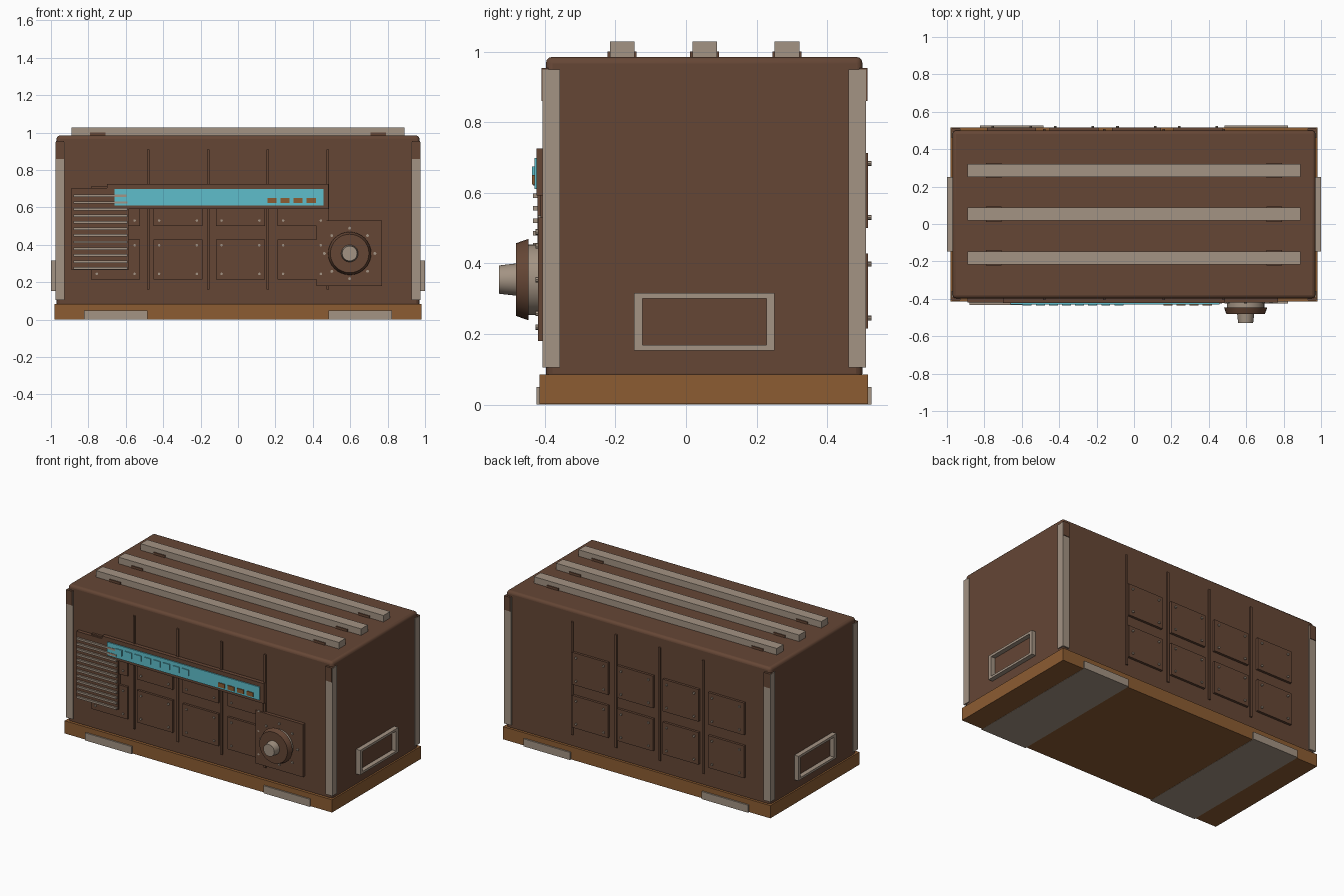
import bpy, bmesh, math
from mathutils import Matrix

if "Cube" in bpy.data.objects:
    bpy.data.objects.remove(bpy.data.objects["Cube"])


def lin(c):
    c /= 255
    return c / 12.92 if c <= 0.04045 else ((c + 0.055) / 1.055) ** 2.4


def material(name, r, g, b):
    m = bpy.data.materials.new(name)
    m.diffuse_color = (lin(r), lin(g), lin(b), 1)
    m.use_nodes = True
    m.node_tree.nodes["Principled BSDF"].inputs["Base Color"].default_value = m.diffuse_color
    return m


BROWN = material("dark_brown", 101, 70, 53)
ORANGE = material("orange_brown", 140, 92, 50)
GREY = material("warm_grey", 163, 147, 131)
CYAN = material("cyan", 95, 190, 203)


def finish(name, bm, mat):
    bmesh.ops.recalc_face_normals(bm, faces=bm.faces)
    me = bpy.data.meshes.new(name)
    bm.to_mesh(me)
    bm.free()
    me.materials.append(mat)
    ob = bpy.data.objects.new(name, me)
    bpy.context.collection.objects.link(ob)
    return ob


def add_box(bm, x0, x1, y0, y1, z0, z1):
    m = Matrix.Translation(((x0 + x1) / 2, (y0 + y1) / 2, (z0 + z1) / 2))
    bmesh.ops.create_cube(bm, size=1, matrix=m @ Matrix.Diagonal((x1 - x0, y1 - y0, z1 - z0, 1)))


def boxes(name, mat, items):
    bm = bmesh.new()
    for it in items:
        add_box(bm, *it)
    return finish(name, bm, mat)


def add_cone(bm, x, z, y_back, y_front, r_back, r_front, seg):
    # local +z is turned to face -y
    m = Matrix.Translation((x, (y_back + y_front) / 2, z)) @ Matrix.Rotation(math.pi / 2, 4, 'X')
    bmesh.ops.create_cone(bm, cap_ends=True, segments=seg, radius1=r_back, radius2=r_front,
                          depth=y_back - y_front, matrix=m)


def smooth(ob, angle=35):
    bpy.ops.object.select_all(action='DESELECT')
    ob.select_set(True)
    bpy.context.view_layer.objects.active = ob
    bpy.ops.object.shade_smooth_by_angle(angle=math.radians(angle))


# Main body with rounded edges
body = boxes("body", BROWN, [(-0.97, 0.97, -0.397, 0.50, 0.07, 0.985)])
bev = body.modifiers.new("round_edges", 'BEVEL')
bev.width, bev.segments = 0.018, 3
smooth(body)

# Base tray and its runners
boxes("base", ORANGE, [(-0.98, 0.98, -0.415, 0.516, 0.001, 0.085)])
boxes("base_runners", GREY, [(x, x + 0.34, -0.424, 0.526, 0, 0.05) for x in (-0.823, 0.483)])

# Corner posts, with brown caps on the front and back
posts, caps = [], []
for x in (-0.976, 0.927):
    for y in (-0.406, 0.461):
        posts.append((x, x + 0.049, y, y + 0.049, 0.105, 0.95))
    caps.append((x + 0.002, x + 0.047, -0.410, -0.39, 0.86, 0.954))
    caps.append((x + 0.002, x + 0.047, 0.49, 0.514, 0.86, 0.954))
boxes("corner_posts", GREY, posts)
boxes("corner_caps", BROWN, caps)

# Top rails on small pads
rails, pads = [], []
for y in (-0.181, 0.053, 0.286):
    rails.append((-0.89, 0.89, y - 0.035, y + 0.035, 0.98, 1.028))
    for x in (-0.75, 0.75):
        pads.append((x - 0.042, x + 0.042, y - 0.041, y + 0.041, 0.975, 1.0))
boxes("top_rails", GREY, rails)
boxes("rail_pads", BROWN, pads)

# Rectangular side handles
for side, x0, x1 in (("left", -1.0, -0.965), ("right", 0.965, 1.0)):
    boxes(side + "_handle", GREY, [
        (x0, x1, -0.148, 0.251, 0.153, 0.168), (x0, x1, -0.148, 0.251, 0.30, 0.316),
        (x0, x1, -0.148, -0.123, 0.168, 0.30), (x0, x1, 0.228, 0.251, 0.168, 0.30)])

# Thin vertical ribs on the front and back
ribs = []
for x in (-0.48, -0.16, 0.16, 0.48):
    ribs.append((x - 0.007, x + 0.007, -0.406, -0.39, 0.16, 0.91))
    ribs.append((x - 0.007, x + 0.007, 0.49, 0.509, 0.16, 0.91))
boxes("vertical_ribs", BROWN, ribs)

# Two rows of access plates with bolts, front and back
plates = []
bolts = bmesh.new()
for x in (-0.785, -0.452, -0.118, 0.211):
    for z in (0.215, 0.50):
        plates.append((x, x + 0.262, -0.412, -0.39, z, z + 0.213))
        plates.append((x, x + 0.262, 0.49, 0.516, z, z + 0.213))
        for bx in (x + 0.03, x + 0.232):
            for bz in (z + 0.03, z + 0.183):
                add_cone(bolts, bx, bz, -0.405, -0.419, 0.007, 0.007, 8)
                add_cone(bolts, bx, bz, 0.525, 0.51, 0.007, 0.007, 8)
boxes("access_plates", BROWN, plates)
finish("plate_bolts", bolts, GREY)

# Front backing panels
boxes("grille_panel", BROWN, [(-0.89, -0.585, -0.421, -0.39, 0.265, 0.705)])
boxes("display_panel", BROWN, [(-0.70, 0.485, -0.423, -0.39, 0.592, 0.725)])
boxes("knob_panel", BROWN, [(0.42, 0.77, -0.419, -0.39, 0.18, 0.53)])

# Grille bars
boxes("grille_bars", GREY, [(-0.88, -0.59, -0.433, -0.41, 0.268 + i * 0.0352, 0.281 + i * 0.0352)
                            for i in range(12)])

# Cyan display strip, its segments and buttons
boxes("display_strip", CYAN, [(-0.66, 0.457, -0.430, -0.41, 0.61, 0.698)])
boxes("display_segments", CYAN, [(-0.595 + i * 0.07, -0.547 + i * 0.07, -0.436, -0.42, 0.636, 0.674)
                                 for i in range(8)])
boxes("display_buttons", ORANGE, [(0.157 + i * 0.07, 0.206 + i * 0.07, -0.436, -0.42, 0.623, 0.65)
                                  for i in range(4)])

# Control knob: collar, flange and grip
KX, KZ = 0.597, 0.354
for name, mat, args in (
        ("knob_collar", GREY, (-0.41, -0.45, 0.10, 0.10)),
        ("knob_flange", BROWN, (-0.447, -0.482, 0.115, 0.103)),
        ("knob_grip", GREY, (-0.47, -0.53, 0.047, 0.040))):
    bm = bmesh.new()
    add_cone(bm, KX, KZ, *args, 32)
    smooth(finish(name, bm, mat))

# Ring of markers around the knob
marks = bmesh.new()
for i in range(8):
    a = i * math.pi / 4
    add_cone(marks, KX + 0.135 * math.cos(a), KZ + 0.135 * math.sin(a), -0.41, -0.426, 0.008, 0.008, 8)
finish("knob_markers", marks, GREY)
